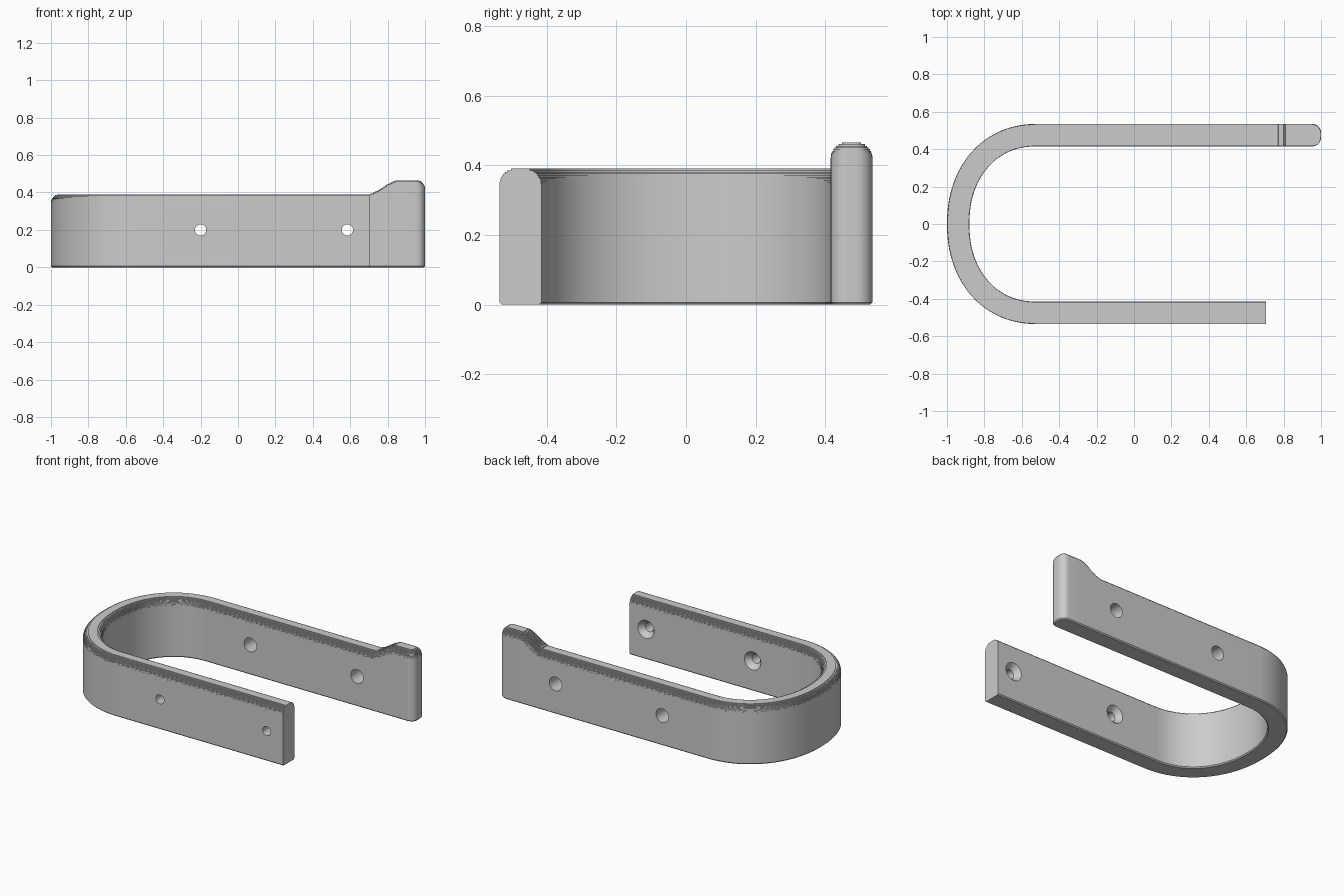
import bpy, bmesh, math

cube = bpy.data.objects.get("Cube")
if cube:
    bpy.data.objects.remove(cube, do_unlink=True)

HALF = 0.06          # half thickness of the strap
MID_Y = 0.475        # centre line of each arm
LOW, HIGH = 0.39, 0.465
R = 0.047            # edge rounding
STEPS = 10           # fine terraces in the rounding
CHAMFER = 0.007
BEND_X, BEND_A, POWER = -0.52, 0.42, 2.15

grey = bpy.data.materials.new("plain grey")
grey.use_nodes = True
colour = (0.6, 0.6, 0.6, 1)
grey.diffuse_color = colour
grey.node_tree.nodes["Principled BSDF"].inputs["Base Color"].default_value = colour


def section(height):
    """Inset and z pairs from the foot to the terraced top."""
    pts = [(CHAMFER, 0), (0, CHAMFER)]
    h = R / STEPS
    pts.append((0, height - R))
    for i in range(STEPS):
        inset = R - math.sqrt(R * R - ((i + 0.5) * h) ** 2)
        pts += [(inset, height - R + i * h), (inset, height - R + (i + 1) * h)]
    return pts


# Stations along the strap: x, y, outward normal, height, end turn
stations = [(0.705, -MID_Y, 0, -1, LOW, 0)]
BEND = 64
for i in range(BEND + 1):
    a = -math.pi / 2 + math.pi * i / BEND
    u = max(math.cos(a), 0) ** (2 / POWER)
    v = math.copysign(abs(math.sin(a)) ** (2 / POWER), math.sin(a))
    nx = -u ** (POWER - 1) / BEND_A
    ny = math.copysign(abs(v) ** (POWER - 1), v) / MID_Y
    size = math.hypot(nx, ny)
    stations.append((BEND_X - BEND_A * u, MID_Y * v, nx / size, ny / size, LOW, 0))

# Terraced ramp up to the raised tip
RAMP = 16
height = LOW
for i in range(RAMP):
    f = (i + 0.5) / RAMP
    ease = 0.5 - math.sin(math.asin(1 - 2 * f) / 3)   # inverse smoothstep
    x = 0.69 + 0.17 * ease
    stations.append((x - 0.0003, MID_Y, 0, 1, height, 0))
    height = LOW + (HIGH - LOW) * (i + 1) / RAMP
    stations.append((x + 0.0003, MID_Y, 0, 1, height, 0))

# Rounded tip
for i in range(9):
    stations.append((1 - R, MID_Y, 0, 1, HIGH, math.pi / 2 * i / 8))

bm = bmesh.new()


def column(station, side):
    x, y, nx, ny, top, turn = station
    verts = []
    for inset, z in section(top):
        out = side * (HALF - R + (R - inset) * math.cos(turn))
        ahead = (R - inset) * math.sin(turn)
        verts.append(bm.verts.new((x + nx * out + ahead, y + ny * out, z)))
    return verts


def bridge(a, b):
    for i in range(len(a) - 1):
        bm.faces.new((a[i], b[i], b[i + 1], a[i + 1]))


outer = [column(s, 1) for s in stations]
inner = [column(s, -1) for s in stations]
for i in range(len(stations) - 1):
    bridge(outer[i], outer[i + 1])
    bridge(inner[i + 1], inner[i])
    for k in (0, -1):
        bm.faces.new((outer[i][k], outer[i + 1][k], inner[i + 1][k], inner[i][k]))
bridge(inner[0], outer[0])
bridge(outer[-1], inner[-1])
bmesh.ops.recalc_face_normals(bm, faces=bm.faces)

mesh = bpy.data.meshes.new("hook_strap")
bm.to_mesh(mesh)
bm.free()
strap = bpy.data.objects.new("hook_strap", mesh)
bpy.context.collection.objects.link(strap)
mesh.materials.append(grey)


def drill(x, y, depth, r_front, r_back):
    """Cut a round or tapered hole running along y."""
    bpy.ops.mesh.primitive_cone_add(vertices=40, radius1=r_back, radius2=r_front,
                                    depth=depth, location=(x, y, 0.2),
                                    rotation=(math.pi / 2, 0, 0))
    cutter = bpy.context.object
    cutter.name = "hole_cutter"
    cutter.hide_render = True
    cutter.data.materials.append(grey)
    mod = strap.modifiers.new("hole", 'BOOLEAN')
    mod.operation, mod.solver, mod.object = 'DIFFERENCE', 'EXACT', cutter
    bpy.context.view_layer.objects.active = strap
    bpy.ops.object.modifier_apply(modifier=mod.name)
    bpy.data.objects.remove(cutter, do_unlink=True)


# Screw holes with countersinks in the front arm, access holes in the back arm
for x in (-0.2, 0.585):
    drill(x, -MID_Y, 0.3, 0.03, 0.03)
    drill(x, -0.43, 0.04, 0.03, 0.064)
    drill(x, MID_Y, 0.3, 0.046, 0.046)

bpy.ops.object.select_all(action='DESELECT')
strap.select_set(True)
bpy.context.view_layer.objects.active = strap
bpy.ops.object.shade_smooth_by_angle(angle=math.radians(30))
